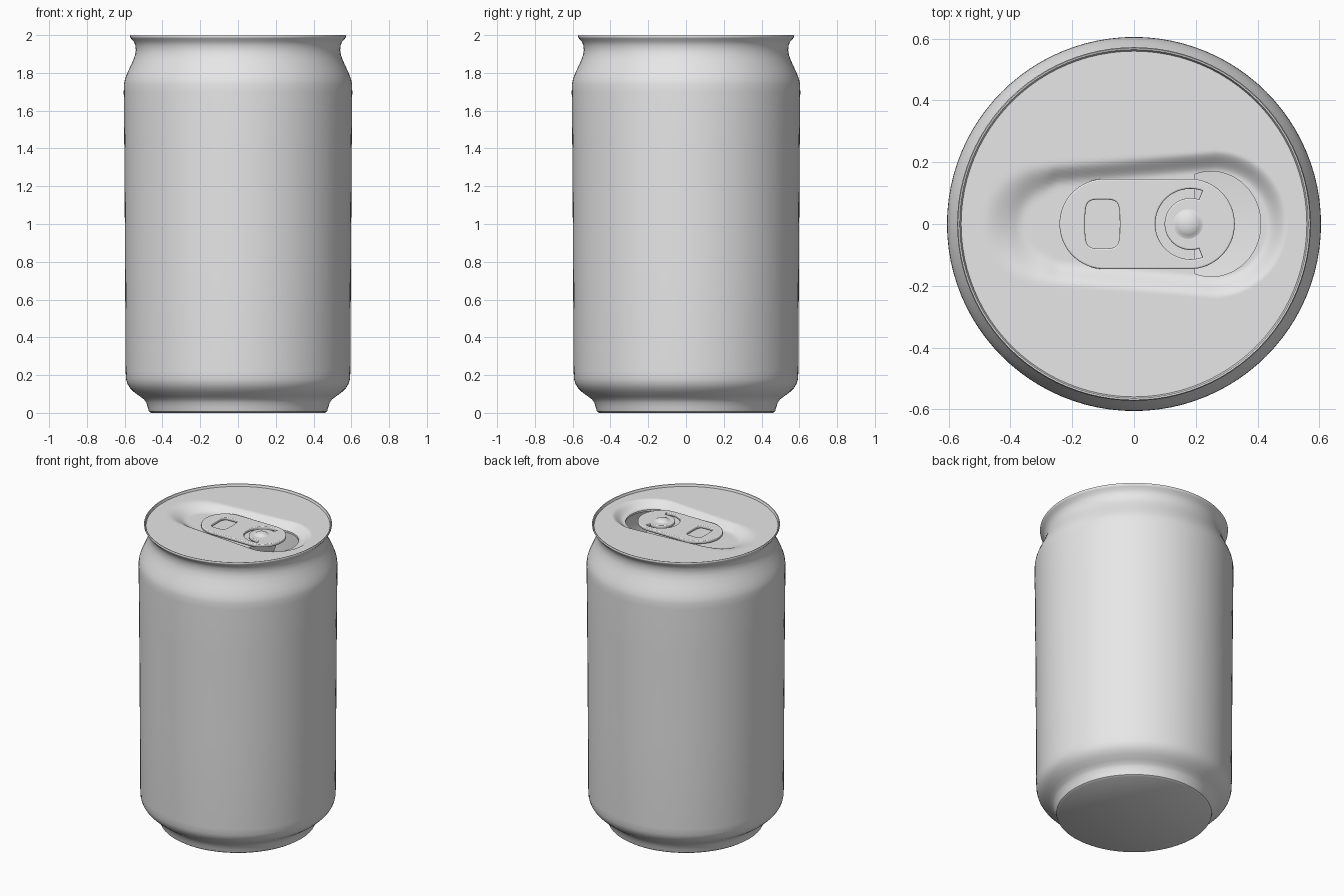
import bpy, bmesh, math
from math import cos, sin, pi, hypot

if "Cube" in bpy.data.objects:
    bpy.data.objects.remove(bpy.data.objects["Cube"])

metal = bpy.data.materials.new("grey metal")
metal.diffuse_color = (0.8, 0.8, 0.8, 1)
metal.use_nodes = True
metal.node_tree.nodes["Principled BSDF"].inputs["Base Color"].default_value = metal.diffuse_color


def finish(ob, angle):
    bpy.ops.object.select_all(action='DESELECT')
    ob.select_set(True)
    bpy.context.view_layer.objects.active = ob
    if ob.type == 'CURVE':
        bpy.ops.object.convert(target='MESH')
        ob = bpy.context.view_layer.objects.active
    bpy.ops.object.shade_smooth_by_angle(angle=math.radians(angle))
    if not ob.data.materials:
        ob.data.materials.append(metal)


def skin(name, rings, angle=40):
    """Bridge a list of closed rings of points with quads."""
    bm = bmesh.new()
    rows = [[bm.verts.new(p) for p in ring] for ring in rings]
    n = len(rows[0])
    for a, b in zip(rows, rows[1:]):
        for j in range(n):
            k = (j + 1) % n
            bm.faces.new((a[j], a[k], b[k], b[j]))
    bmesh.ops.remove_doubles(bm, verts=bm.verts, dist=1e-5)
    me = bpy.data.meshes.new(name)
    bm.to_mesh(me)
    bm.free()
    ob = bpy.data.objects.new(name, me)
    bpy.context.collection.objects.link(ob)
    finish(ob, angle)


def lathe(name, profile, n=96, cx=0.0):
    skin(name, [[(cx + r * cos(2 * pi * j / n), r * sin(2 * pi * j / n), z)
                 for j in range(n)] for r, z in profile])


# Can body: base, shoulders, neck and rolled rim
lathe("can_body", [
    (0, 0), (0.46, 0), (0.472, 0.008), (0.478, 0.03), (0.486, 0.055), (0.498, 0.072),
    (0.52, 0.088), (0.55, 0.11), (0.572, 0.132), (0.586, 0.155), (0.593, 0.18),
    (0.595, 0.22), (0.598, 0.8), (0.602, 1.4), (0.605, 1.7), (0.604, 1.74),
    (0.599, 1.765), (0.588, 1.795), (0.572, 1.83), (0.556, 1.865), (0.545, 1.895),
    (0.541, 1.92), (0.543, 1.945), (0.551, 1.965), (0.565, 1.98), (0.571, 1.988),
    (0.572, 1.995), (0.569, 2.0), (0.564, 1.999), (0.561, 1.993), (0.559, 1.985)])


# Lid: panel with a tapered pressed recess, meshed around the pour opening
def lid_height(x, y):
    t = min(1, max(0, (x + 0.30) / 0.56))
    inside = 0.19 + 0.048 * t - hypot(x - (-0.30 + 0.56 * t), y)
    left = min(1, max(0, (-0.25 - x) / 0.15))
    s = min(1, max(0, inside / (0.07 + 0.08 * left)))
    return 1.985 - 0.038 * s * s * (3 - 2 * s)


N, K = 160, 64
angles = [2 * pi * j / N for j in range(N)]
hole = [(max(0.195, 0.25 + 0.16 * cos(a)), 0.17 * sin(a)) for a in angles]
rings = []
for k in range(K + 1):
    t = k / K
    ring = []
    for a, (hx, hy) in zip(angles, hole):
        x = 0.56 * cos(a) * (1 - t) + hx * t
        y = 0.56 * sin(a) * (1 - t) + hy * t
        ring.append((x, y, lid_height(x, y)))
    rings.append(ring)
rings.append([(x, y, z - 0.012) for x, y, z in rings[-1]])
skin("lid", rings)

# Opened flap hanging inside the can below the tab
flap = [(0.158 * cos(pi * i / 24), -0.21 * sin(pi * i / 24)) for i in range(25)]


def flap_ring(dx, s):
    return [(0.195 + dx + 0.1 * z * s, y * s, 1.945 + z * s) for y, z in flap]


skin("opening_flap", [flap_ring(-0.01, 0), flap_ring(-0.01, 1),
                      flap_ring(0, 1), flap_ring(0, 0)])


# Pull tab: rounded plate with finger hole and C-shaped slot
def arc(cx, r, a0, a1, n=32):
    return [(cx + r * cos(math.radians(a0 + (a1 - a0) * i / n)),
             r * sin(math.radians(a0 + (a1 - a0) * i / n))) for i in range(n + 1)]


def superellipse(cx, rx, ry, p, n=48):
    pts = []
    for i in range(n):
        c, s = cos(2 * pi * i / n), sin(2 * pi * i / n)
        pts.append((cx + rx * math.copysign(abs(c) ** p, c),
                    ry * math.copysign(abs(s) ** p, s)))
    return pts


outline = arc(0.18, 0.141, -90, 90) + arc(-0.095, 0.141, 90, 270)
finger_hole = superellipse(-0.102, 0.061, 0.084, 0.5)
slot = arc(0.183, 0.119, 68, 292, 40) + arc(0.183, 0.079, 292, 68, 40)

cu = bpy.data.curves.new("pull_tab", 'CURVE')
cu.dimensions = '2D'
cu.fill_mode = 'BOTH'
cu.extrude = 0.005
cu.bevel_depth = 0.005
cu.bevel_resolution = 2
for pts in (outline, finger_hole, slot):
    sp = cu.splines.new('POLY')
    sp.points.add(len(pts) - 1)
    for p, (x, y) in zip(sp.points, pts):
        p.co = (x, y, 0, 1)
    sp.use_cyclic_u = True
tab = bpy.data.objects.new("pull_tab", cu)
tab.location.z = 1.962
bpy.context.collection.objects.link(tab)
finish(tab, 40)

# Rivet holding the tab
lathe("rivet", [(0.018, 1.94), (0.018, 1.968), (0.05, 1.9715), (0.042, 1.9735), (0.036, 1.978),
                (0.026, 1.983), (0.013, 1.986), (0, 1.987)], 40, 0.175)
